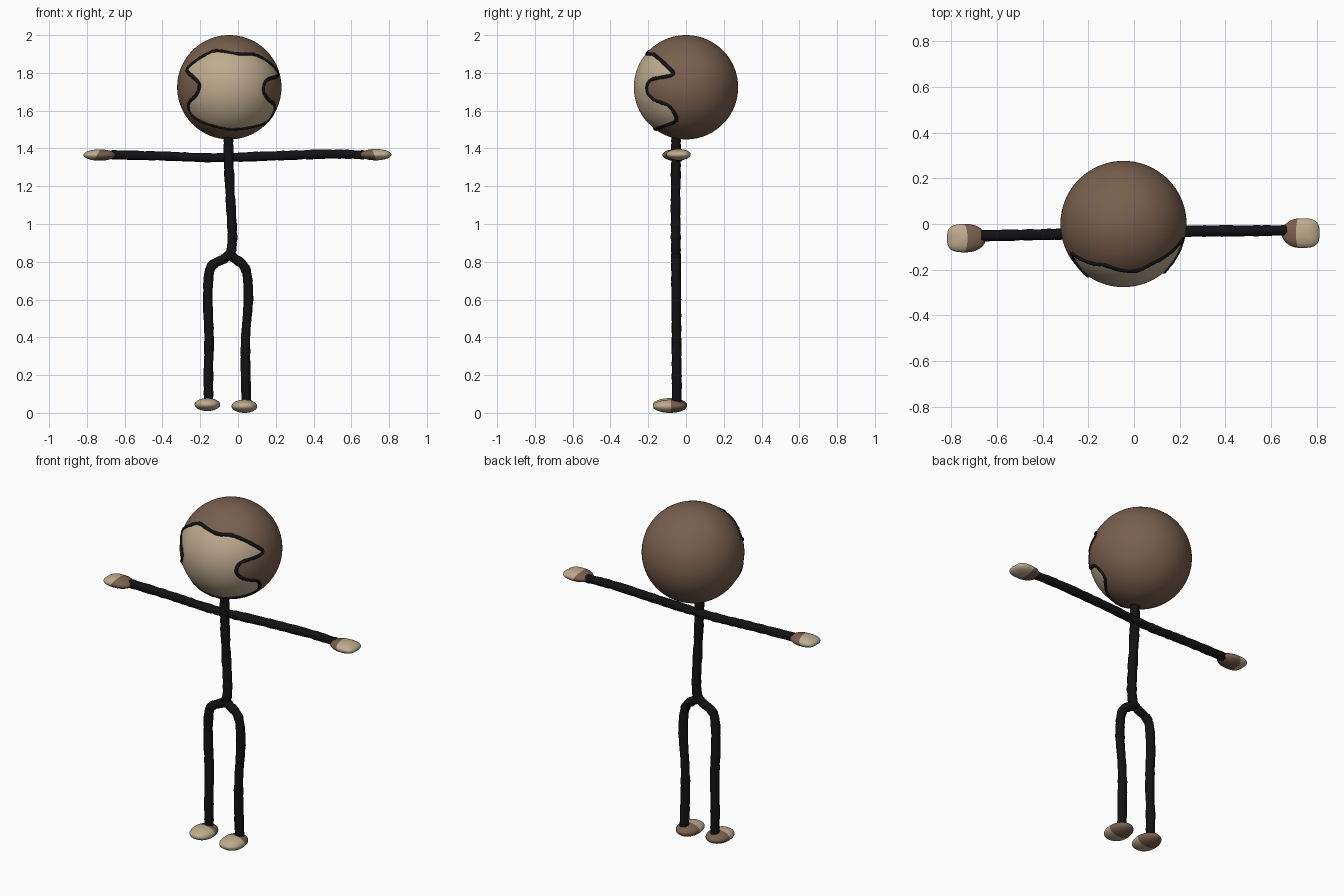
import bpy, bmesh, math, random
from mathutils import Vector

if "Cube" in bpy.data.objects:
    bpy.data.objects.remove(bpy.data.objects["Cube"])

random.seed(4)


def material(name, rgb):
    m = bpy.data.materials.new(name)
    m.diffuse_color = (*rgb, 1)
    m.use_nodes = True
    m.node_tree.nodes["Principled BSDF"].inputs["Base Color"].default_value = m.diffuse_color
    return m


BROWN = material("brown", (0.19, 0.115, 0.075))
TAN = material("tan", (0.52, 0.41, 0.275))
BLACK = material("black", (0.006, 0.006, 0.007))


def add_mesh(name, bm, mats):
    me = bpy.data.meshes.new(name)
    for f in bm.faces:
        f.smooth = True
    bm.to_mesh(me)
    bm.free()
    for m in mats:
        me.materials.append(m)
    ob = bpy.data.objects.new(name, me)
    bpy.context.collection.objects.link(ob)
    return ob


def spline(points, steps, closed=False):
    """Catmull-Rom points through the given points."""
    pts = [Vector(p) for p in points]
    n = len(pts)
    out = []
    for i in range(n if closed else n - 1):
        ids = [i - 1, i, i + 1, i + 2]
        a, b, c, d = [pts[k % n] if closed else pts[min(max(k, 0), n - 1)] for k in ids]
        for s in range(steps):
            t = s / steps
            out.append(0.5 * (2 * b + (c - a) * t + (2 * a - 5 * b + 4 * c - d) * t * t
                              + (3 * b - a - 3 * c + d) * t ** 3))
    if not closed:
        out.append(pts[-1])
    return out


def tube(name, pts, radius, mat, closed=False, wobble=0.0):
    cu = bpy.data.curves.new(name, 'CURVE')
    cu.dimensions = '3D'
    cu.bevel_depth = radius
    cu.bevel_resolution = 4
    cu.use_fill_caps = True
    sp = cu.splines.new('POLY')
    sp.points.add(len(pts) - 1)
    for p, co in zip(sp.points, pts):
        p.co = (*co, 1)
        p.radius = 1 + random.uniform(-wobble, wobble)
    sp.use_cyclic_u = closed
    sp.use_smooth = True
    cu.materials.append(mat)
    ob = bpy.data.objects.new(name, cu)
    bpy.context.collection.objects.link(ob)
    bpy.ops.object.select_all(action='DESELECT')
    ob.select_set(True)
    bpy.context.view_layer.objects.active = ob
    bpy.ops.object.convert(target='MESH')


# Head: sphere whose front faces inside the face outline are tan
CENTRE, R = Vector((-0.046, 0, 1.724)), 0.276
FACE = [(-0.165, 1.90), (-0.11, 1.917), (0.01, 1.90), (0.085, 1.897), (0.165, 1.855),
        (0.212, 1.79), (0.15, 1.76), (0.135, 1.705), (0.16, 1.66), (0.195, 1.625),
        (0.17, 1.56), (0.12, 1.525), (0.01, 1.503), (-0.07, 1.505), (-0.19, 1.54),
        (-0.25, 1.585), (-0.26, 1.64), (-0.22, 1.685), (-0.205, 1.74), (-0.24, 1.78),
        (-0.27, 1.815), (-0.235, 1.855)]
outline = spline([(x, 0, z) for x, z in FACE], 8, True)


def inside(p):
    hit = False
    for a, b in zip(outline, outline[1:] + outline[:1]):
        if (a.z > p.z) != (b.z > p.z):
            if p.x < a.x + (b.x - a.x) * (p.z - a.z) / (b.z - a.z):
                hit = not hit
    return hit


bm = bmesh.new()
bmesh.ops.create_uvsphere(bm, u_segments=192, v_segments=96, radius=R)
bmesh.ops.translate(bm, verts=bm.verts, vec=CENTRE)
for f in bm.faces:
    c = f.calc_center_median()
    f.material_index = int(c.y < 0 and inside(c))
add_mesh("head", bm, [BROWN, TAN])

# Face outline: black line lying on the sphere
line = []
for p in outline:
    d = p - CENTRE
    y = -math.sqrt(max(R * R - d.x ** 2 - d.z ** 2, 0.0))
    line.append(CENTRE + Vector((d.x, y, d.z)).normalized() * (R - 0.004))
tube("face_outline", line, 0.0105, BLACK, True, 0.12)

# Body and limbs: slightly wobbly black tubes
tube("torso", spline([(-0.05, -0.053, 1.48), (-0.05, -0.053, 1.35), (-0.04, -0.055, 1.13),
                      (-0.03, -0.054, 0.92), (-0.045, -0.053, 0.81)], 10), 0.026, BLACK, wobble=0.08)
tube("arms", spline([(-0.67, -0.052, 1.366), (-0.4, -0.046, 1.36), (-0.2, -0.043, 1.352),
                     (-0.05, -0.04, 1.352), (0.17, -0.032, 1.36), (0.48, -0.03, 1.37),
                     (0.67, -0.028, 1.366)], 9), 0.024, BLACK, wobble=0.08)
LEGS = {
    "left_leg": [(-0.045, 0.84), (-0.075, 0.815), (-0.125, 0.79), (-0.152, 0.745), (-0.16, 0.6),
                 (-0.153, 0.39), (-0.157, 0.2), (-0.155, 0.05)],
    "right_leg": [(-0.045, 0.84), (-0.015, 0.815), (0.025, 0.785), (0.048, 0.73), (0.055, 0.6),
                  (0.04, 0.39), (0.041, 0.18), (0.045, 0.05)],
}
for name, pts in LEGS.items():
    tube(name, spline([(x, -0.053 + 0.006 * (0.84 - z), z) for x, z in pts], 7), 0.025, BLACK, wobble=0.07)


# Hands and feet: flattened mitts, round at the joint, squarer and tan at the tip
def mitt(name, centre, size, angle, split, tilt, power):
    bm = bmesh.new()
    bmesh.ops.create_uvsphere(bm, u_segments=40, v_segments=20, radius=1)
    normal = Vector((1, 0, tilt))
    bmesh.ops.bisect_plane(bm, geom=bm.verts[:] + bm.edges[:] + bm.faces[:],
                           plane_co=(split, 0, 0), plane_no=normal)
    for f in bm.faces:
        f.material_index = int((f.calc_center_median() - Vector((split, 0, 0))).dot(normal) > 0)
    for v in bm.verts:
        r = math.hypot(v.co.x, v.co.y)
        if r > 1e-4:
            p = power if v.co.x > 0 else 2.0
            k = (abs(v.co.x / r) ** p + abs(v.co.y / r) ** p) ** (-1 / p)
            v.co.x *= k
            v.co.y *= k
        v.co = Vector((v.co.x * size[0], v.co.y * size[1], v.co.z * size[2]))
    ob = add_mesh(name, bm, [BROWN, TAN])
    ob.location = centre
    ob.rotation_euler.z = angle


mitt("left_hand", (-0.733, -0.062, 1.365), (0.085, 0.062, 0.03), math.pi, 0.15, 0.2, 3.2)
mitt("right_hand", (0.729, -0.04, 1.367), (0.083, 0.065, 0.03), 0, -0.1, 0.15, 3.2)
mitt("left_foot", (-0.162, -0.085, 0.044), (0.09, 0.068, 0.034), -math.pi / 2, -0.05, 0.0, 2.3)
mitt("right_foot", (0.034, -0.085, 0.035), (0.09, 0.068, 0.035), -math.pi / 2, -0.05, 0.0, 2.3)
